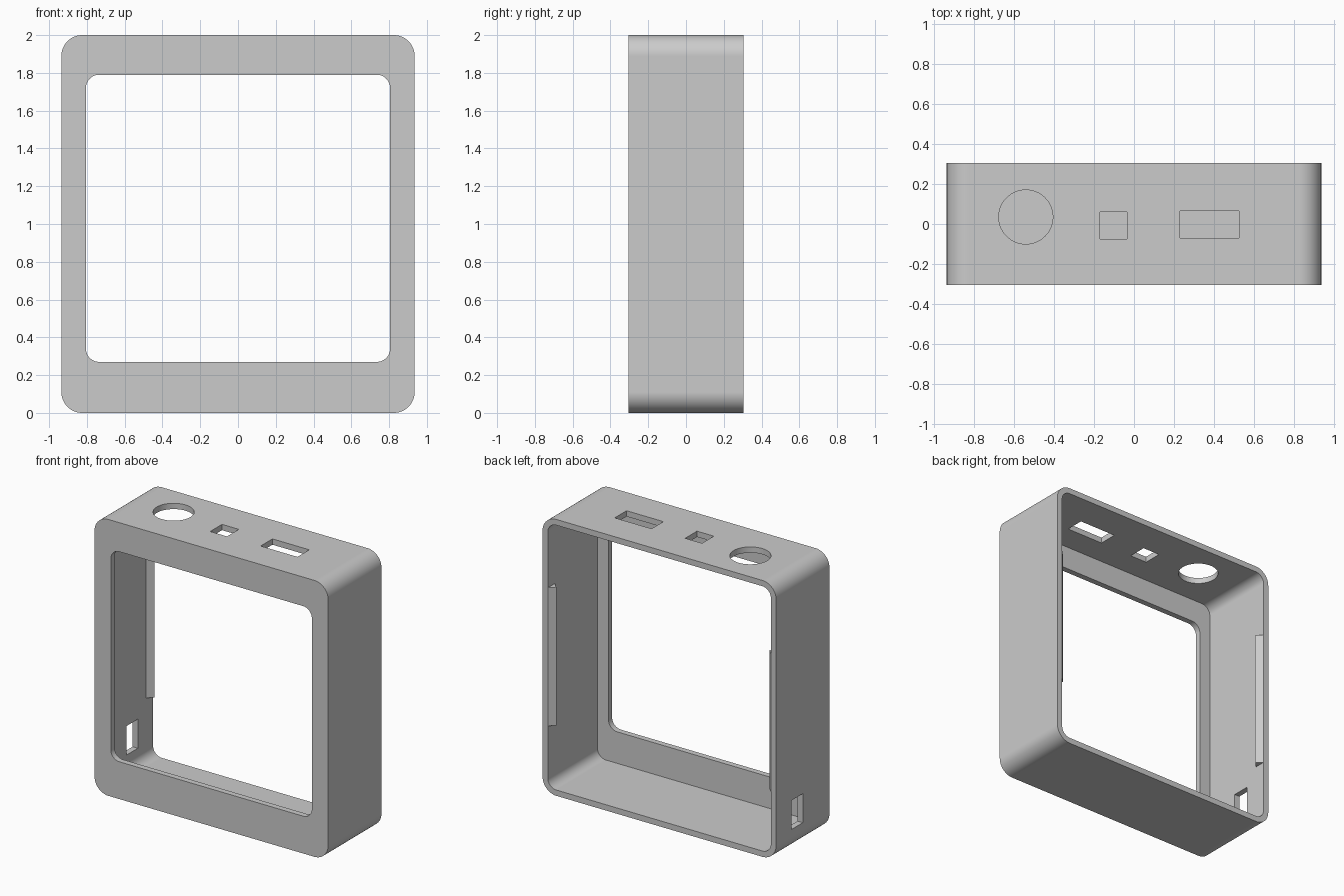
import bpy
import math

if "Cube" in bpy.data.objects:
    bpy.data.objects.remove(bpy.data.objects["Cube"], do_unlink=True)

# One plain grey plastic
GREY = (0.6, 0.6, 0.6, 1)
plastic = bpy.data.materials.new("grey plastic")
plastic.use_nodes = True
plastic.diffuse_color = GREY
plastic.node_tree.nodes["Principled BSDF"].inputs["Base Color"].default_value = GREY

# Main dimensions
HALF_W, HALF_D, HEIGHT = 0.935, 0.305, 2.0
WALL, CORNER = 0.042, 0.11
OVER = 0.1  # how far cutters run past the surface


def prism(name, outline, low, high, axis):
    """Extrude a closed 2D outline along an axis: 'y' outlines are (x, z), 'z' ones (x, y)."""
    def place(a, b, t):
        return (a, t, b) if axis == "y" else (a, b, t)

    n = len(outline)
    verts = [place(a, b, t) for t in (low, high) for a, b in outline]
    faces = [tuple(range(n))[::-1], tuple(range(n, 2 * n))]
    faces += [(i, (i + 1) % n, n + (i + 1) % n, n + i) for i in range(n)]
    if axis == "y":
        faces = [f[::-1] for f in faces]
    mesh = bpy.data.meshes.new(name)
    mesh.from_pydata(verts, [], faces)
    mesh.materials.append(plastic)
    obj = bpy.data.objects.new(name, mesh)
    bpy.context.collection.objects.link(obj)
    return obj


def rounded_rect(x0, x1, z0, z1, r, steps=14):
    """Counter-clockwise rectangle with arcs at the corners."""
    centres = [(x1 - r, z1 - r), (x0 + r, z1 - r), (x0 + r, z0 + r), (x1 - r, z0 + r)]
    points = []
    for quarter, (cx, cz) in enumerate(centres):
        for i in range(steps + 1):
            a = (quarter + i / steps) * math.pi / 2
            points.append((cx + r * math.cos(a), cz + r * math.sin(a)))
    return points


def rect(x0, x1, y0, y1):
    return [(x0, y0), (x1, y0), (x1, y1), (x0, y1)]


def circle(cx, cy, r, steps=64):
    return [(cx + r * math.cos(2 * math.pi * i / steps),
             cy + r * math.sin(2 * math.pi * i / steps)) for i in range(steps)]


def activate(obj):
    bpy.ops.object.select_all(action="DESELECT")
    obj.select_set(True)
    bpy.context.view_layer.objects.active = obj


def cut(obj, cutter):
    """Subtract the cutter and discard it."""
    cutter.hide_render = True
    activate(obj)
    mod = obj.modifiers.new("cut", "BOOLEAN")
    mod.operation, mod.solver, mod.object = "DIFFERENCE", "EXACT", cutter
    bpy.ops.object.modifier_apply(modifier=mod.name)
    bpy.data.objects.remove(cutter, do_unlink=True)


# Shell: rounded block, hollow from the back, with a front bezel
shell = prism("frame_shell", rounded_rect(-HALF_W, HALF_W, 0, HEIGHT, CORNER),
              -HALF_D, HALF_D, "y")
cut(shell, prism("cavity", rounded_rect(WALL - HALF_W, HALF_W - WALL, WALL, HEIGHT - WALL,
                                        CORNER - WALL), WALL - HALF_D, HALF_D + OVER, "y"))
cut(shell, prism("front_opening", rounded_rect(-0.805, 0.805, 0.27, 1.79, 0.07),
                 -HALF_D - OVER, 0, "y"))

# Top wall: round button hole, square port, wide port
for name, outline in (("button_hole", circle(-0.54, 0.035, 0.135)),
                      ("square_port", rect(-0.17, -0.035, -0.075, 0.06)),
                      ("wide_port", rect(0.23, 0.525, -0.07, 0.065))):
    cut(shell, prism(name, outline, HEIGHT - OVER, HEIGHT + OVER, "z"))

# Side wall: cable port low on the -x side
cut(shell, prism("cable_port", rect(-HALF_W - OVER, -HALF_W + OVER, 0, 0.13),
                 0.16, 0.37, "z"))

# Smooth corners, crisp edges, flat walls
activate(shell)
bpy.ops.object.shade_smooth_by_angle(angle=math.radians(30))
flat = shell.modifiers.new("flat walls", "WEIGHTED_NORMAL")
flat.keep_sharp = True

# Triangular snap ridges inside both side walls, at the back
RIDGE = 0.04
inner = HALF_W - WALL
for name, side in (("left_snap_ridge", 1), ("right_snap_ridge", -1)):
    tri = [(side * inner, HALF_D), (side * (inner - RIDGE), HALF_D - RIDGE),
           (side * inner, HALF_D - 2 * RIDGE)]
    prism(name, tri if side > 0 else tri[::-1], 0.487, 1.487, "z")
